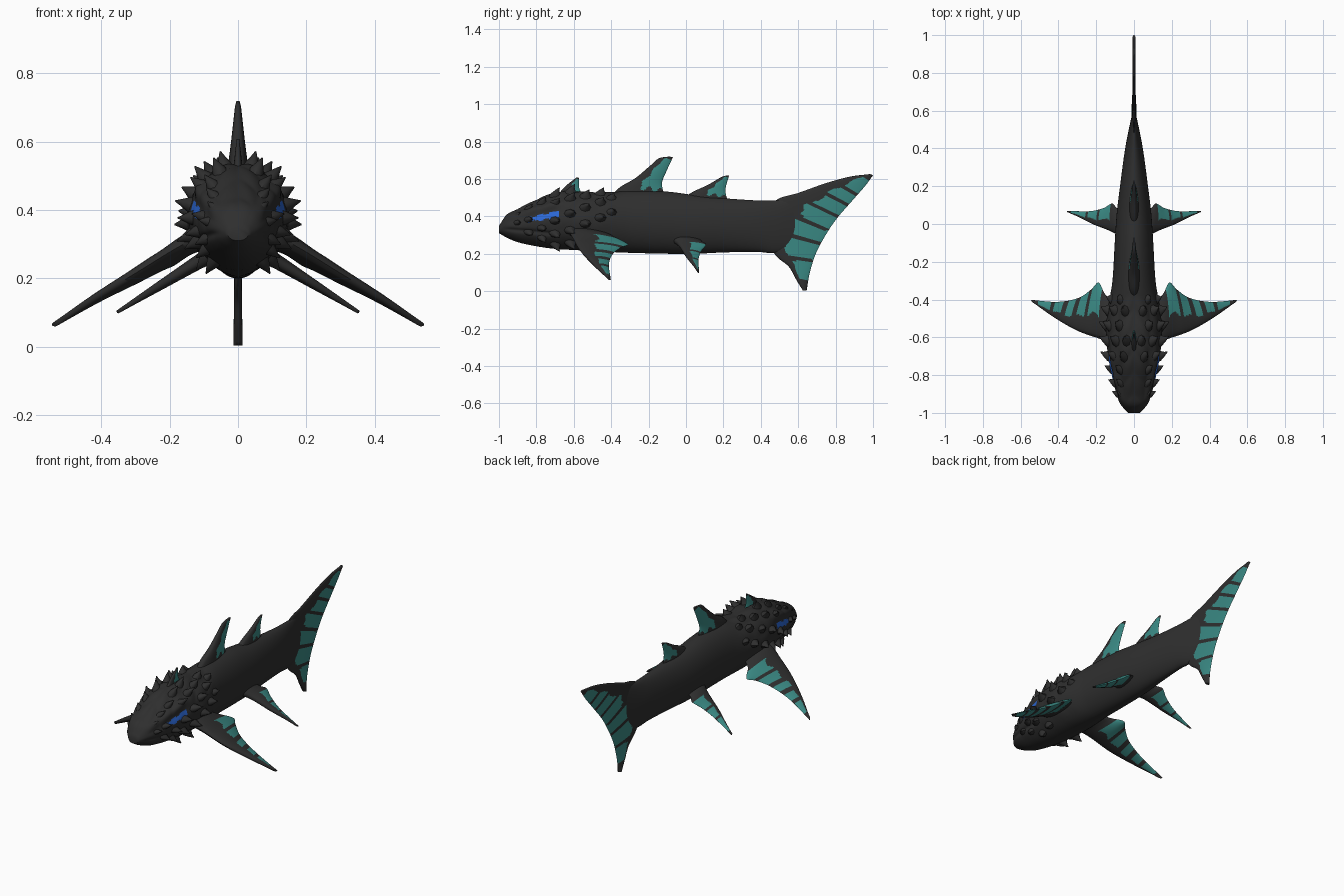
import bpy, bmesh, math
from mathutils import Vector

if "Cube" in bpy.data.objects:
    bpy.data.objects.remove(bpy.data.objects["Cube"])


def material(name, rgb):
    m = bpy.data.materials.new(name)
    m.diffuse_color = (*rgb, 1)
    m.use_nodes = True
    m.node_tree.nodes["Principled BSDF"].inputs["Base Color"].default_value = m.diffuse_color
    return m


BLACK = material("charcoal skin", (0.028, 0.028, 0.028))
TEAL = material("teal membrane", (0.042, 0.25, 0.23))
BLUE = material("blue eye", (0.025, 0.14, 0.68))


def spline(ts, vals, t):
    """Smooth interpolation of vectors through keys."""
    n = len(ts)
    i = max(k for k in range(n - 1) if k == 0 or ts[k] <= t)

    def slope(k):
        a, b = max(k - 1, 0), min(k + 1, n - 1)
        return (vals[b] - vals[a]) / (ts[b] - ts[a])
    h = ts[i + 1] - ts[i]
    s = min(max((t - ts[i]) / h, 0), 1)
    return (vals[i] * (2*s**3 - 3*s*s + 1) + slope(i) * h * (s**3 - 2*s*s + s)
            + vals[i + 1] * (3*s*s - 2*s**3) + slope(i + 1) * h * (s**3 - s*s))


def finish(bm, name, mats, angle=50):
    bmesh.ops.recalc_face_normals(bm, faces=bm.faces)
    me = bpy.data.meshes.new(name)
    bm.to_mesh(me)
    bm.free()
    for m in mats:
        me.materials.append(m)
    ob = bpy.data.objects.new(name, me)
    bpy.context.collection.objects.link(ob)
    bpy.context.view_layer.objects.active = ob
    ob.select_set(True)
    bpy.ops.object.shade_smooth_by_angle(angle=math.radians(angle))
    ob.select_set(False)
    return ob


# Body sections: y, half width, top z, bottom z
BODY = [(-1.0, .03, .35, .31), (-.96, .068, .405, .287), (-.9, .092, .44, .262),
        (-.8, .118, .49, .24), (-.7, .135, .528, .226), (-.6, .146, .535, .22),
        (-.5, .145, .53, .215), (-.4, .13, .53, .209), (-.3, .114, .538, .205),
        (-.1, .102, .532, .2), (.05, .092, .513, .2), (.2, .074, .497, .207),
        (.38, .05, .485, .21), (.48, .032, .485, .205), (.56, .015, .48, .24),
        (.62, .003, .43, .32)]
BY = [r[0] for r in BODY]
BV = [Vector(r[1:]) for r in BODY]


def skin(y, a, detail=True):
    """Point on the body at station y and angle a (0 = side, 90 deg = top)."""
    w, zt, zb = spline(BY, BV, y)
    mid, hh = (zt + zb) / 2, (zt - zb) / 2
    x, z = w * math.cos(a), hh * math.sin(a)
    k = 1.0
    if detail and y < -.36:
        fade = min(1, (-.36 - y) / .08, max(0, (y + 1) / .06))
        up = .5 + .5 * math.sin(a)
        # overlapping armour scales, brow ridge and mouth groove
        k += .05 * fade * up * (abs(math.sin(28*y + 3*abs(x)/.1) * math.sin(5*a + math.pi/2)) - .4)
        if y < -.64:
            k += .10 * fade * math.exp(-((mid + z - .445 - .25*(y + .76)) / .018)**2) * min(1, (-.64 - y) / .06)
        if y < -.72:
            k -= .07 * fade * math.exp(-((mid + z - .325 + .1*(y + .9)) / .01)**2)
    return Vector((x * k, y, mid + z * k))


def make_body():
    bm = bmesh.new()
    N, M = 112, 176
    rings = [[bm.verts.new(skin(-1 + 1.62 * j / M, 2*math.pi*i/N)) for i in range(N)]
             for j in range(M + 1)]
    for r0, r1 in zip(rings, rings[1:]):
        for i in range(N):
            f = bm.faces.new((r0[i], r0[(i+1) % N], r1[(i+1) % N], r1[i]))
            c = f.calc_center_median()
            d = c.y + .76
            # glowing eye slit, ragged and rising towards the back
            if abs(d) < .082 and abs(c.z - .397 - .17*d) < .015 + .05*d + .005*math.sin(95*c.y):
                f.material_index = 1
    bm.faces.new(rings[0])
    bm.faces.new(rings[-1])
    finish(bm, "body", [BLACK, BLUE])


def make_spikes():
    bm = bmesh.new()
    # station, angles in degrees, length, base radius
    rows = [(-.90, (10, 40), .025, .018), (-.84, (-25, 12, 48), .03, .022),
            (-.77, (-40, -14, 52), .036, .024), (-.70, (-58, -28, 0, 38, 66), .042, .028),
            (-.62, (-50, -20, 14, 48, 74), .045, .03), (-.54, (-5, 28, 58), .04, .03),
            (-.46, (8, 42, 70), .036, .03), (-.40, (20, 55), .026, .026)]
    for y, angs, length, rad in rows:
        for deg in angs:
            for side in (1, -1):
                a = math.radians(deg)
                p = skin(y, a, False)
                n = Vector((math.cos(a), 0, math.sin(a)))
                t = Vector((-math.sin(a), 0, math.cos(a)))
                b = Vector((0, 1, 0))
                rings = []
                # hooked cone, leaning back
                for s, r in ((-.5, 1.25), (.15, .85), (.6, .42), (1, .08)):
                    c = p + n * length * s + b * length * .55 * max(s, 0)**1.6
                    ring = []
                    for i in range(8):
                        q = math.pi * i / 4
                        v = c + (t * math.cos(q) * .8 + b * math.sin(q) * 1.1) * rad * r
                        ring.append(bm.verts.new((v.x * side, v.y, v.z)))
                    rings.append(ring)
                for r0, r1 in zip(rings, rings[1:]):
                    for i in range(8):
                        bm.faces.new((r0[i], r0[(i+1) % 8], r1[(i+1) % 8], r1[i]))
                bm.faces.new(rings[0])
                bm.faces.new(rings[-1])
    finish(bm, "head_spikes", [BLACK])


def edge(points, n):
    pts = [Vector(p) for p in points]
    ts = [0]
    for a, b in zip(pts, pts[1:]):
        ts.append(ts[-1] + (b - a).length)
    return [spline(ts, pts, ts[-1] * i / n) for i in range(n + 1)]


def fin(name, lead, trail, normal, thick, teal, sides=(1,)):
    """Lens-section fin between two edges; teal(u, v) picks the membrane."""
    nu, nv = 28, 80
    L, T = edge(lead, nv), edge(trail, nv)
    nrm = Vector(normal).normalized()
    for side in sides:
        bm = bmesh.new()
        loops = []
        for j in range(nv + 1):
            v = j / nv
            ring = []
            for k in range(2 * nu):
                u = k / nu if k <= nu else 2 - k / nu
                h = (thick[0] + (thick[1] - thick[0]) * v) * math.sin(math.pi * u**.7)**.6 if 0 < u < 1 else 0
                p = L[j].lerp(T[j], u) + nrm * h * (1 if k <= nu else -1)
                ring.append(bm.verts.new((p.x * side, p.y, p.z)))
            loops.append(ring)
        for j in range(nv):
            for k in range(2 * nu):
                k2 = (k + 1) % (2 * nu)
                f = bm.faces.new((loops[j][k], loops[j][k2], loops[j+1][k2], loops[j+1][k]))
                u = (k + .5) / nu
                f.material_index = int(teal(u if u < 1 else 2 - u, (j + .5) / nv))
        bm.faces.new(loops[0])
        bm.faces.new(loops[-1])
        label = name if len(sides) == 1 else ("right_" if side > 0 else "left_") + name
        finish(bm, label, [BLACK, TEAL], 60)


def yz(*pts):
    return [(0, y, z) for y, z in pts]


def dorsal_rule(u, v):
    return u > .42 - .1 * v + .05 * math.sin(25 * v) and .3 + .06 * math.sin(22 * u) < v < .94


def rays(u, v, places, width):
    return any(abs(v - p) < width for p in places)


make_body()
make_spikes()

# Fins along the back
fin("crest_fin", yz((-.70, .50), (-.64, .565), (-.585, .608)),
    yz((-.54, .50), (-.57, .55), (-.572, .606)), (1, 0, 0), (.016, .004), dorsal_rule)
fin("front_dorsal_fin", yz((-.42, .48), (-.36, .55), (-.27, .605), (-.19, .672), (-.145, .71), (-.09, .72)),
    yz((-.09, .46), (-.12, .53), (-.128, .58), (-.105, .64), (-.07, .716)),
    (1, 0, 0), (.035, .005), dorsal_rule)
fin("rear_dorsal_fin", yz((-.04, .48), (.03, .527), (.12, .57), (.19, .61), (.222, .62)),
    yz((.235, .46), (.215, .51), (.212, .55), (.23, .617)),
    (1, 0, 0), (.028, .005), dorsal_rule)

# Tail fin, from lower tip to upper tip
fin("tail_fin",
    yz((.625, .003), (.59, .06), (.55, .13), (.48, .19), (.44, .27), (.44, .40), (.48, .485),
       (.6, .525), (.75, .578), (.88, .613), (.985, .626)),
    yz((.645, .003), (.66, .09), (.69, .19), (.735, .28), (.8, .38), (.89, .485), (.96, .565), (1.0, .62)),
    (1, 0, 0), (.013, .007),
    lambda u, v: u > .42 - .2 * abs(v - .5) + .05 * math.sin(40 * v) and .07 < v < .95
    and not rays(u, v, (.22, .36, .48, .60, .71, .81), .017 - .006 * u))

# Paired pectoral and pelvic fins
fin("pectoral_fin",
    [(.08, -.66, .33), (.15, -.62, .305), (.3, -.565, .215), (.43, -.49, .135), (.53, -.418, .068)],
    [(.08, -.42, .31), (.15, -.375, .285), (.188, -.31, .25), (.225, -.345, .235), (.29, -.39, .2),
     (.4, -.412, .145), (.545, -.402, .062)],
    (.53, 0, .85), (.034, .007),
    lambda u, v: u > .46 - .1 * v + .04 * math.sin(30 * v) and .2 < v < .93
    and not rays(u, v, (.37, .51, .64, .77), .022), (1, -1))
fin("pelvic_fin",
    [(.05, -.09, .28), (.11, -.045, .25), (.22, .0, .185), (.30, .04, .135), (.35, .062, .103)],
    [(.05, .08, .28), (.09, .085, .265), (.115, .108, .25), (.16, .085, .22), (.23, .068, .175),
     (.355, .07, .1)],
    (.53, 0, .85), (.026, .005),
    lambda u, v: u > .45 - .08 * v + .05 * math.sin(24 * v) and .24 < v < .92
    and not rays(u, v, (.46, .66), .018), (1, -1))
